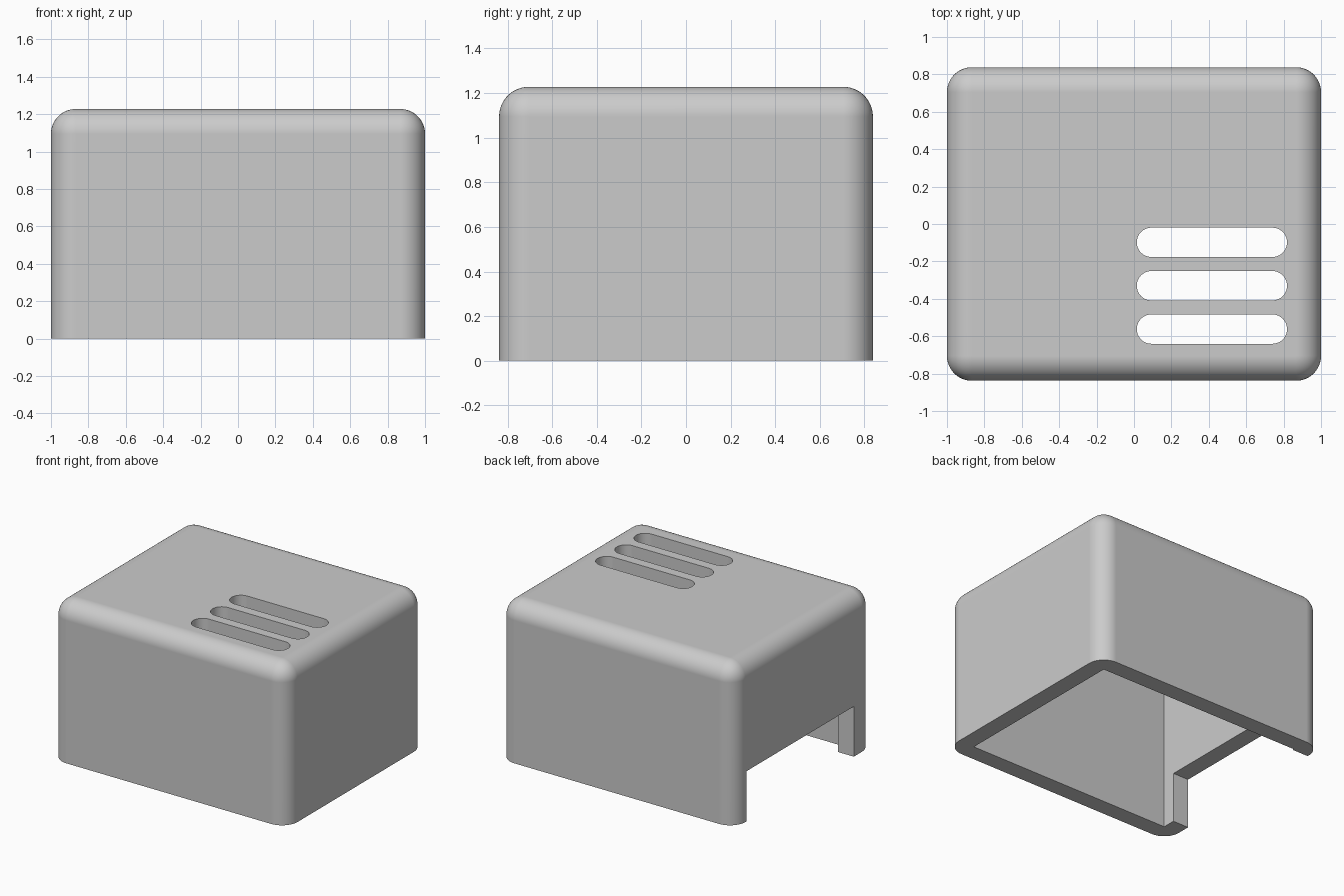
import bpy
import bmesh
import math
from mathutils import Matrix, Vector

if "Cube" in bpy.data.objects:
    bpy.data.objects.remove(bpy.data.objects["Cube"], do_unlink=True)

HALF_X, HALF_Y, HEIGHT = 1.0, 0.838, 1.228
WALL = 0.133
RADIUS = 0.133

grey = bpy.data.materials.new("plain grey")
grey.use_nodes = True
colour = (0.6, 0.6, 0.6, 1.0)
grey.diffuse_color = colour
grey.node_tree.nodes["Principled BSDF"].inputs["Base Color"].default_value = colour


def box(name, low, high, bevel_rule=None, radius=0.0, segments=12):
    """Box between two corners, with edges chosen by a rule rounded off."""
    low, high = Vector(low), Vector(high)
    bm = bmesh.new()
    place = Matrix.Translation((low + high) / 2) @ Matrix.Diagonal((*(high - low), 1))
    bmesh.ops.create_cube(bm, size=1, matrix=place)
    if bevel_rule:
        edges = [e for e in bm.edges if bevel_rule(*(v.co for v in e.verts))]
        bmesh.ops.bevel(bm, geom=edges, offset=radius, segments=segments,
                        profile=0.5, affect='EDGES', clamp_overlap=False)
    mesh = bpy.data.meshes.new(name)
    bm.to_mesh(mesh)
    bm.free()
    mesh.materials.append(grey)
    obj = bpy.data.objects.new(name, mesh)
    bpy.context.collection.objects.link(obj)
    return obj


def upright(a, b):
    return abs(a.z - b.z) > 0.01


def not_at_floor(a, b):
    return max(a.z, b.z) > 0.01


# Outer cover, rounded everywhere except around the open base
cover = box("cover", (-HALF_X, -HALF_Y, 0), (HALF_X, HALF_Y, HEIGHT),
            not_at_floor, RADIUS)

# Hollow inside, open at the bottom
inner_x, inner_y = HALF_X - WALL, HALF_Y - WALL
cutters = [box("cavity_cutter", (-inner_x, -inner_y, -0.2),
               (inner_x, inner_y, HEIGHT - WALL))]

# Opening in the lower part of one side wall
cutters.append(box("side_opening_cutter", (-HALF_X - 0.2, -0.605, -0.3),
                   (-inner_x + 0.1, inner_y - 0.012, 0.385)))

# Three round-ended vent slots in the roof
SLOT = 0.157
for i in range(3):
    y = -0.098 - 0.232 * i
    cutters.append(box("vent_slot_cutter", (0.015, y - SLOT / 2, HEIGHT - 0.3),
                       (0.818, y + SLOT / 2, HEIGHT + 0.2),
                       upright, SLOT / 2 - 0.0005, 10))

for cutter in cutters:
    cut = cover.modifiers.new(cutter.name, 'BOOLEAN')
    cut.operation = 'DIFFERENCE'
    cut.solver = 'EXACT'
    cut.object = cutter

# Bake the cuts, then discard the cutters
graph = bpy.context.evaluated_depsgraph_get()
mesh = bpy.data.meshes.new_from_object(cover.evaluated_get(graph))
cover.modifiers.clear()
cover.data = mesh
for cutter in cutters:
    bpy.data.objects.remove(cutter, do_unlink=True)

# Smooth rounded edges, crisp cut edges, flat walls
bpy.ops.object.select_all(action='DESELECT')
cover.select_set(True)
bpy.context.view_layer.objects.active = cover
bpy.ops.object.shade_smooth_by_angle(angle=math.radians(30))
weighted = cover.modifiers.new("flat_walls", 'WEIGHTED_NORMAL')
weighted.keep_sharp = True
